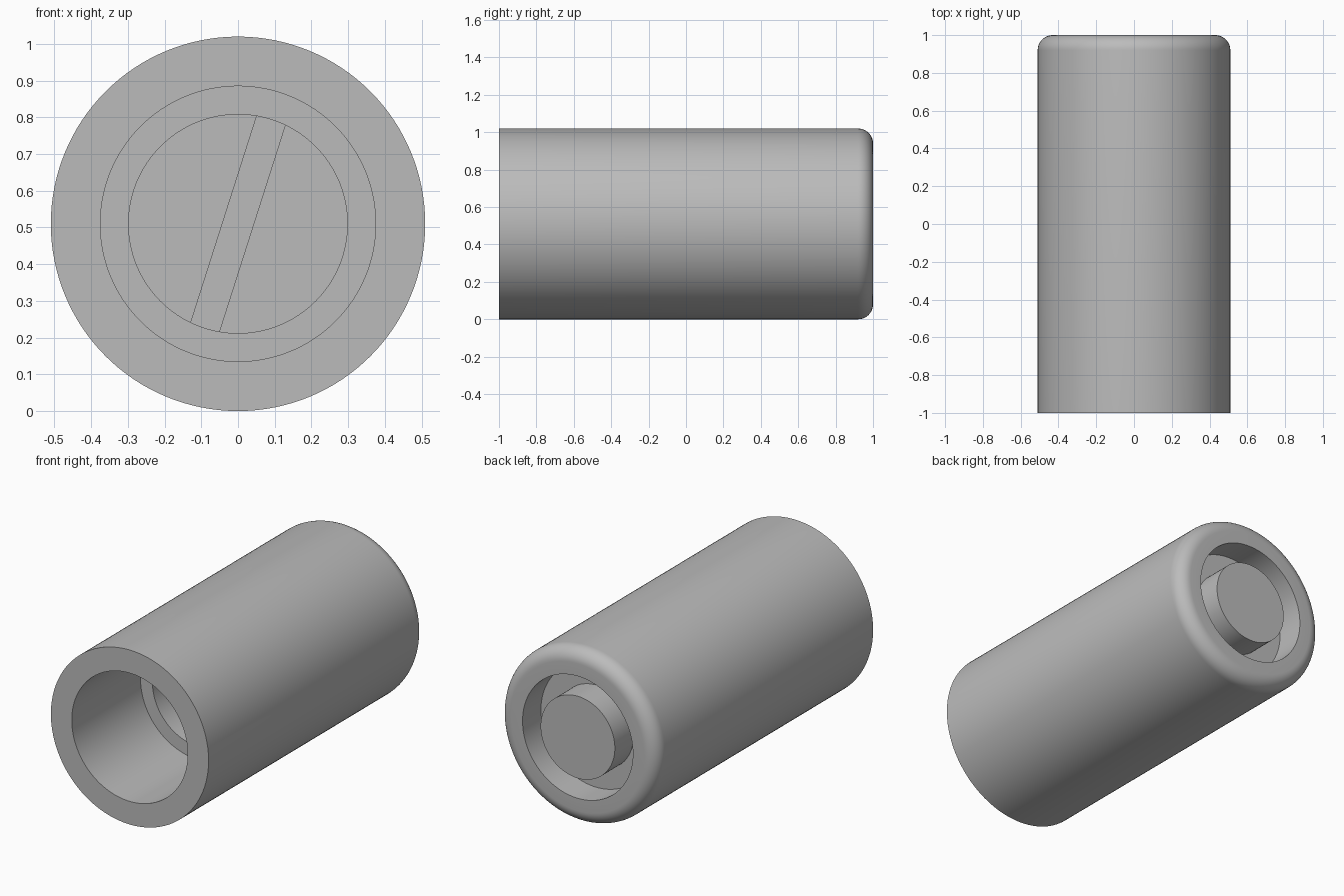
import bpy, bmesh, math
from mathutils import Matrix

cube = bpy.data.objects.get("Cube")
if cube:
    bpy.data.objects.remove(cube, do_unlink=True)

R = 0.51          # outer radius, also the height of the axis
FILLET = 0.08     # rounding of the rear rim
SEGMENTS = 128

grey = bpy.data.materials.new("plain_grey")
grey.use_nodes = True
colour = (0.5, 0.5, 0.5, 1)
grey.diffuse_color = colour
grey.node_tree.nodes["Principled BSDF"].inputs["Base Color"].default_value = colour


def add_object(name, bm):
    bmesh.ops.recalc_face_normals(bm, faces=bm.faces)
    mesh = bpy.data.meshes.new(name)
    bm.to_mesh(mesh)
    bm.free()
    mesh.materials.append(grey)
    obj = bpy.data.objects.new(name, mesh)
    obj.location.z = R
    bpy.context.collection.objects.link(obj)
    bpy.ops.object.select_all(action='DESELECT')
    obj.select_set(True)
    bpy.context.view_layer.objects.active = obj
    bpy.ops.object.shade_smooth_by_angle(angle=math.radians(30))
    return obj


def lathe(name, profile):
    """Revolve (radius, y) points about the y axis."""
    bm = bmesh.new()
    verts = [bm.verts.new((r, y, 0)) for r, y in profile]
    edges = [bm.edges.new(pair) for pair in zip(verts, verts[1:])]
    bmesh.ops.spin(bm, geom=verts + edges, cent=(0, 0, 0), axis=(0, 1, 0),
                   angle=math.tau, steps=SEGMENTS)
    bmesh.ops.remove_doubles(bm, verts=bm.verts, dist=1e-5)
    return add_object(name, bm)


# Barrel: stepped front bore, outer wall, rounded rear rim, rear recess
front_bore = [(0, 0.7), (0.298, 0.7), (0.298, -0.365), (0.375, -0.365), (0.375, -1), (R, -1)]
rim = [(R - FILLET + FILLET * math.cos(a), 1 - FILLET + FILLET * math.sin(a))
       for a in (i * math.pi / 20 for i in range(11))]
rear_recess = [(0.357, 1), (0.357, 0.83), (0, 0.83)]
lathe("barrel", front_bore + rim + rear_recess)

# Pin standing in the rear recess, flush with the rim
lathe("rear_pin", [(0, 0.82), (0.24, 0.82), (0.24, 1), (0, 1)])

# Slanted bar across the inner bore, its ends set into the wall
bm = bmesh.new()
bmesh.ops.create_cube(bm, size=1)
bmesh.ops.scale(bm, vec=(0.084, 1.0, 0.62), verts=bm.verts)
bmesh.ops.translate(bm, vec=(0, 0.195, 0), verts=bm.verts)
bmesh.ops.rotate(bm, cent=(0, 0, 0), matrix=Matrix.Rotation(math.radians(17.7), 3, 'Y'),
                 verts=bm.verts)
add_object("cross_bar", bm)
